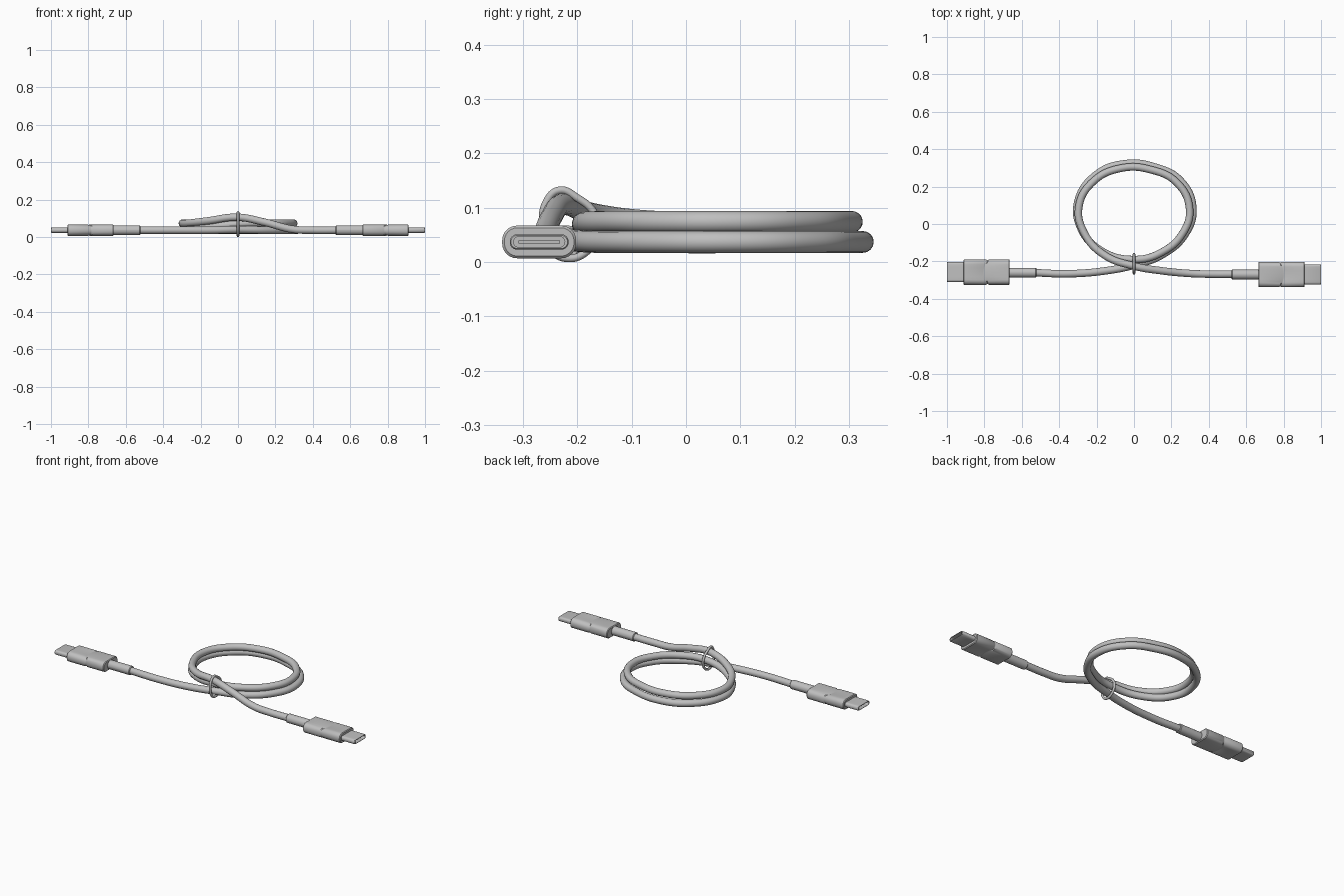
import bpy, bmesh, math

cube = bpy.data.objects.get("Cube")
if cube:
    bpy.data.objects.remove(cube, do_unlink=True)

grey = bpy.data.materials.new("light grey plastic")
grey.use_nodes = True
colour = (0.52, 0.52, 0.52, 1)
grey.diffuse_color = colour
grey.node_tree.nodes["Principled BSDF"].inputs["Base Color"].default_value = colour


def finish(obj):
    """Give the part its material and smooth it, keeping hard edges."""
    obj.data.materials.clear()
    obj.data.materials.append(grey)
    bpy.ops.object.select_all(action='DESELECT')
    obj.select_set(True)
    bpy.context.view_layer.objects.active = obj
    bpy.ops.object.shade_smooth_by_angle(angle=math.radians(35))


def tube(name, points, radius, cyclic=False):
    """Round tube swept along a smooth path."""
    curve = bpy.data.curves.new(name, 'CURVE')
    curve.dimensions = '3D'
    curve.bevel_depth = radius
    curve.bevel_resolution = 6
    curve.resolution_u = 10
    curve.use_fill_caps = not cyclic
    spline = curve.splines.new('BEZIER')
    spline.bezier_points.add(len(points) - 1)
    for bp, co in zip(spline.bezier_points, points):
        bp.co = co
        bp.handle_left_type = bp.handle_right_type = 'AUTO'
    spline.use_cyclic_u = cyclic
    guide = bpy.data.objects.new(name + " path", curve)
    bpy.context.collection.objects.link(guide)
    bpy.context.view_layer.update()
    deps = bpy.context.evaluated_depsgraph_get()
    mesh = bpy.data.meshes.new_from_object(guide.evaluated_get(deps))
    bpy.data.objects.remove(guide, do_unlink=True)
    obj = bpy.data.objects.new(name, mesh)
    bpy.context.collection.objects.link(obj)
    finish(obj)


def rounded_section(hw, hh, r, steps=7):
    """Rounded rectangle outline as (y, z) pairs."""
    pts = []
    for k, (sy, sz) in enumerate([(1, 1), (-1, 1), (-1, -1), (1, -1)]):
        # extra points along the flat top and bottom let seams bow
        if k in (1, 3):
            for f in (-0.6, -0.2, 0.2, 0.6):
                pts.append((sy * f * (hw - r), sz * hh))
        for i in range(steps):
            a = math.pi / 2 * (k + i / (steps - 1))
            pts.append((sy * (hw - r) + r * math.cos(a), sz * (hh - r) + r * math.sin(a)))
    return pts


def loft(name, side, centre, sections):
    """Skin sections of (x, half width, half height, corner radius, bow)."""
    bm = bmesh.new()
    rings = []
    for x, hw, hh, r, bow in sections:
        rings.append([bm.verts.new((side * (x + bow * (1 - (y / hw) ** 2)),
                                    centre[0] + y, centre[1] + z))
                      for y, z in rounded_section(hw, hh, r)])
    for a, b in zip(rings, rings[1:]):
        n = len(a)
        for i in range(n):
            j = (i + 1) % n
            bm.faces.new((a[i], a[j], b[j], b[i]))
    bm.faces.new(rings[0])
    bm.faces.new(rings[-1])
    bmesh.ops.recalc_face_normals(bm, faces=bm.faces)
    mesh = bpy.data.meshes.new(name)
    bm.to_mesh(mesh)
    bm.free()
    obj = bpy.data.objects.new(name, mesh)
    bpy.context.collection.objects.link(obj)
    finish(obj)


HEIGHT = 0.037

# Two matching plugs
for side, label, y in ((1, "left", -0.27), (-1, "right", -0.257)):
    centre = (y, HEIGHT)
    # Grip with a bowed seam across its middle
    loft(label + "_plug_grip", side, centre, [
        (0.665, 0.064, 0.026, 0.024, 0), (0.669, 0.068, 0.03, 0.027, 0),
        (0.775, 0.068, 0.03, 0.027, 0.02), (0.78, 0.065, 0.027, 0.025, 0.02),
        (0.786, 0.065, 0.027, 0.025, 0.02), (0.791, 0.068, 0.03, 0.027, 0.02),
        (0.908, 0.068, 0.03, 0.027, 0), (0.912, 0.064, 0.026, 0.024, 0)])
    # Hollow connector shell and the tongue inside it
    loft(label + "_connector_shell", side, centre, [
        (0.90, 0.054, 0.014, 0.013, 0), (0.997, 0.054, 0.014, 0.013, 0),
        (1.0, 0.052, 0.012, 0.0115, 0), (1.0, 0.047, 0.0095, 0.009, 0),
        (0.92, 0.047, 0.0095, 0.009, 0)])
    loft(label + "_connector_tongue", side, centre, [
        (0.915, 0.038, 0.003, 0.001, 0), (0.985, 0.038, 0.003, 0.001, 0)])
    # Strain relief collar
    loft(label + "_strain_relief", side, (y - 0.003 * (side < 0), HEIGHT), [
        (0.522, 0.023, 0.023, 0.0229, 0), (0.526, 0.026, 0.026, 0.0259, 0),
        (0.67, 0.026, 0.026, 0.0259, 0)])

# Coiled cable: lead in, lower turn, upper turn, lead out over the top
LOW, HIGH = HEIGHT, 0.074
lead_in = [(-0.54, -0.26, LOW), (-0.35, -0.266, LOW), (-0.15, -0.25, LOW),
           (0, -0.22, 0.04), (0.15, -0.165, LOW)]
lower = [(0.27, -0.06), (0.315, 0.08), (0.25, 0.23), (0.11, 0.305),
         (-0.05, 0.322), (-0.2, 0.265), (-0.3, 0.12), (-0.285, -0.02)]
climb = [(-0.18, -0.14, 0.05), (0, -0.19, 0.07), (0.15, -0.15, HIGH)]
upper = [(0.26, -0.05), (0.297, 0.08), (0.23, 0.22), (0.09, 0.29),
         (-0.07, 0.298), (-0.22, 0.225), (-0.295, 0.09), (-0.265, -0.05)]
lead_out = [(-0.16, -0.165, 0.087), (0, -0.225, 0.106), (0.14, -0.249, 0.08),
            (0.29, -0.264, 0.042), (0.4, -0.268, LOW), (0.54, -0.268, LOW)]
path = (lead_in + [(x, y, LOW) for x, y in lower] + climb
        + [(x, y, HIGH) for x, y in upper] + lead_out)
tube("coiled_cable", path, 0.02)

# Tie band holding the strands together
band = [(-0.22, 0.007), (-0.25, 0.025), (-0.263, 0.07), (-0.257, 0.11),
        (-0.233, 0.132), (-0.2, 0.118), (-0.17, 0.092), (-0.161, 0.06),
        (-0.182, 0.02)]
tube("tie_band", [(0, y, z) for y, z in band], 0.007, cyclic=True)
